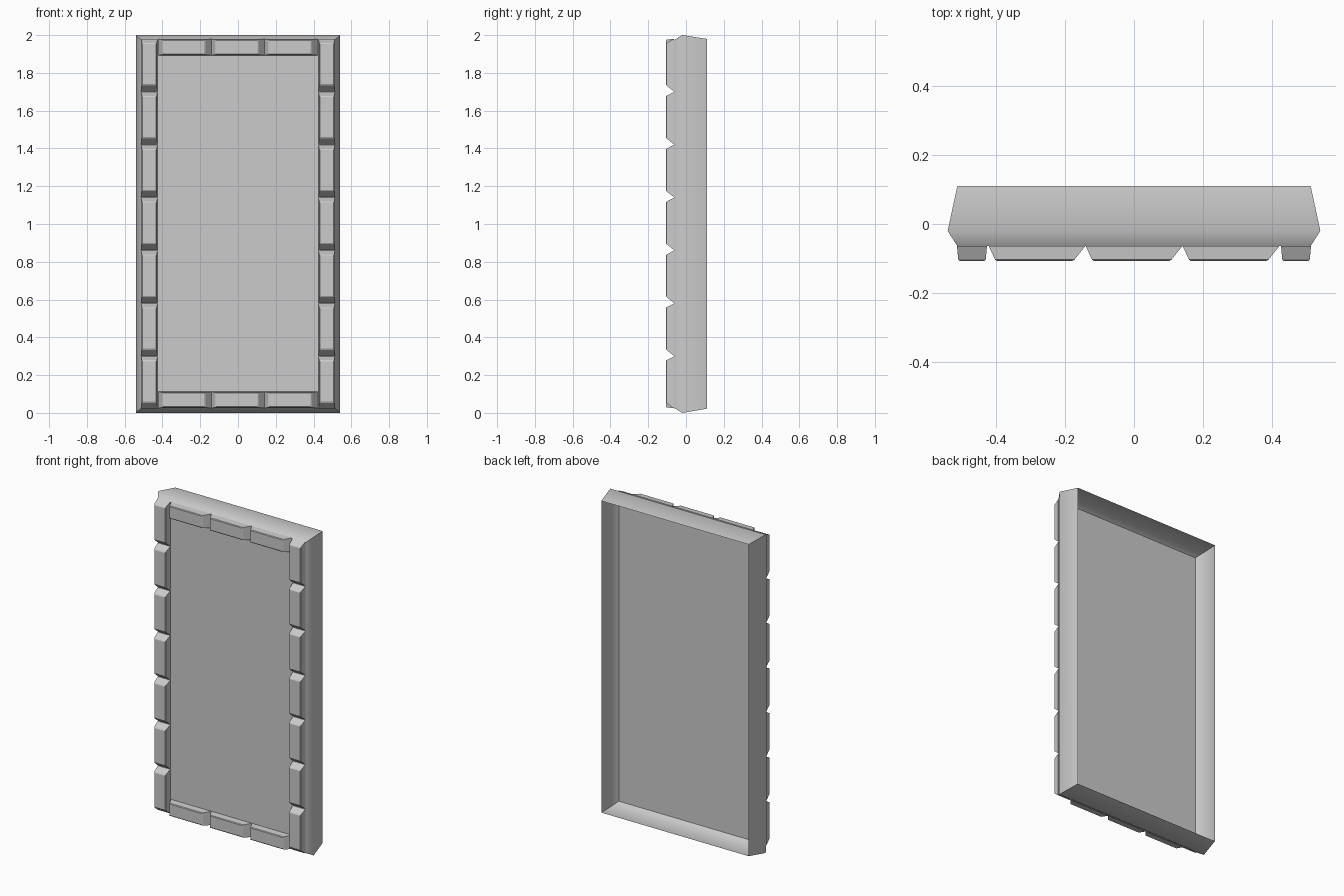
import bpy, bmesh, math

if "Cube" in bpy.data.objects:
    bpy.data.objects.remove(bpy.data.objects["Cube"])

PANEL_Y, FRONT_Y = -0.064, -0.107


def finish(name, bm):
    bmesh.ops.recalc_face_normals(bm, faces=bm.faces)
    mesh = bpy.data.meshes.new(name)
    bm.to_mesh(mesh)
    bm.free()
    obj = bpy.data.objects.new(name, mesh)
    bpy.context.collection.objects.link(obj)
    return obj


def rect(bm, x0, x1, z0, z1, y):
    return [bm.verts.new((x, y, z)) for x, z in ((x0, z0), (x1, z0), (x1, z1), (x0, z1))]


def bridge(bm, a, b):
    for i in range(4):
        j = (i + 1) % 4
        bm.faces.new((a[i], a[j], b[j], b[i]))


# Tray: open at the back, thin walls bulging to a ridge, flat front panel
bm = bmesh.new()
profile = [(0.512, 0.022, 1.980, 0.11), (0.54, 0.0, 2.0, -0.02), (0.512, 0.027, 1.973, PANEL_Y)]
rings = [rect(bm, -w, w, z0, z1, y) for w, z0, z1, y in profile]
bridge(bm, rings[0], rings[1])
bridge(bm, rings[1], rings[2])
bm.faces.new(rings[2])
# orient by the panel, which must face the front
tray = finish("tray", bm)
if tray.data.polygons[-1].normal.y > 0:
    tray.data.flip_normals()
bpy.context.view_layer.objects.active = tray
tray.select_set(True)
bpy.ops.object.shade_smooth_by_angle(angle=math.radians(50))
tray.select_set(False)


def tile(name, x0, x1, z0, z1, left, right, low, high):
    """Tapered block; the last four values inset the front face per side."""
    bm = bmesh.new()
    base = rect(bm, x0, x1, z0, z1, PANEL_Y)
    front = rect(bm, x0 + left, x1 - right, z0 + low, z1 - high, FRONT_Y)
    bridge(bm, base, front)
    bm.faces.new(front)
    bm.faces.new(base[::-1])
    edges = [e for e in bm.edges if all(v in front for v in e.verts)]
    bmesh.ops.bevel(bm, geom=edges, offset=0.004, segments=1, affect='EDGES')
    return finish(name, bm)


# Side tiles: seven up each edge
for side, (x0, x1) in (("left", (-0.513, -0.426)), ("right", (0.426, 0.513))):
    for i in range(7):
        z = 0.022 + 0.28 * i
        tile(f"{side}_tile_{i + 1}", x0, x1, z, z + 0.277, 0.004, 0.004, 0.034, 0.022)

# Cross tiles: three along the top and the bottom
for end, (z0, z1) in (("bottom", (0.025, 0.112)), ("top", (1.893, 1.98))):
    for i in range(3):
        x = -0.421 + 0.281 * i
        tile(f"{end}_tile_{i + 1}", x, x + 0.28, z0, z1, 0.02, 0.034, 0.004, 0.004)
